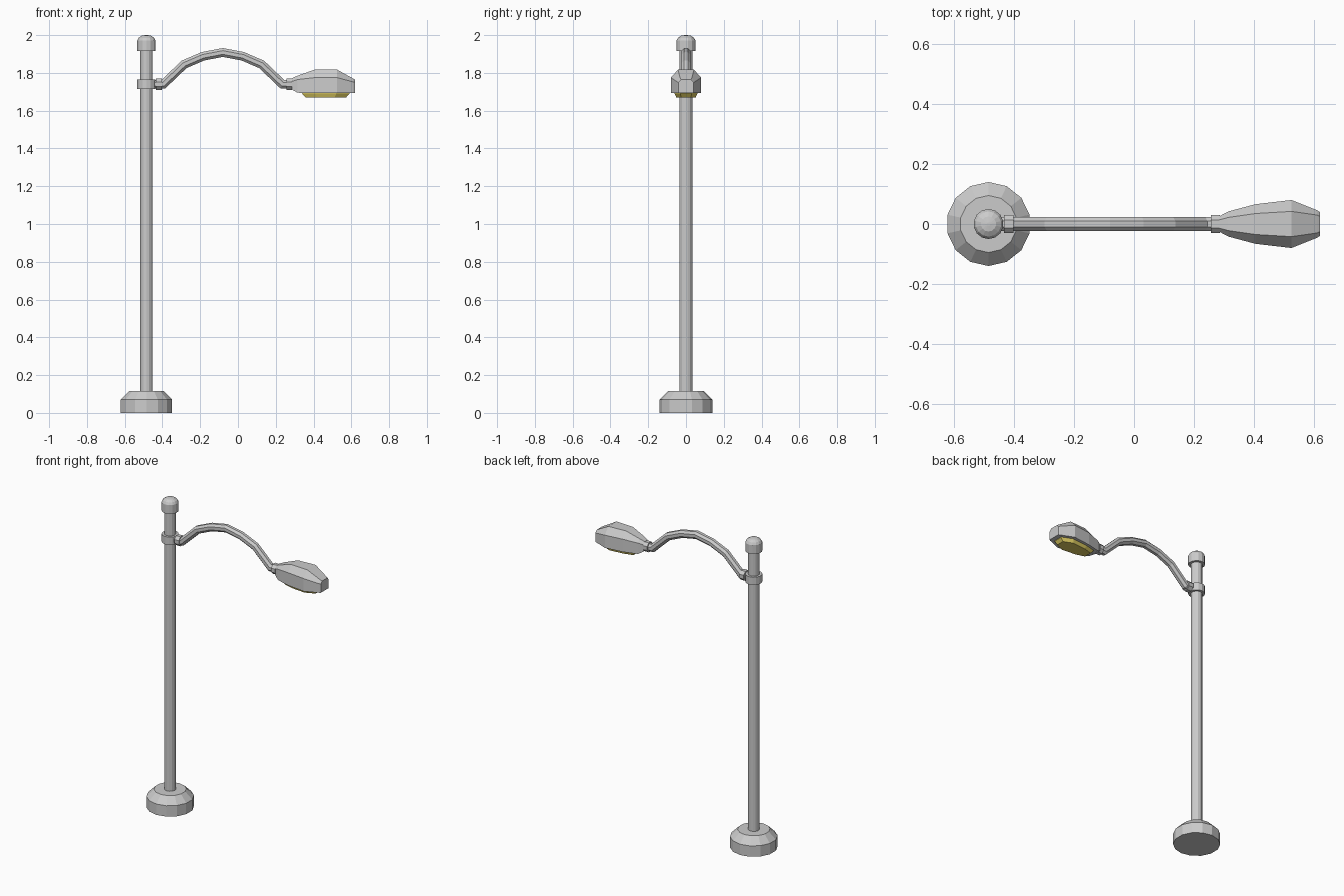
import bpy, bmesh
from math import sin, cos, pi
from mathutils import Vector

if "Cube" in bpy.data.objects:
    bpy.data.objects.remove(bpy.data.objects["Cube"])

PX = -0.485  # pole axis


def finish(name, bm, color=None):
    bmesh.ops.recalc_face_normals(bm, faces=bm.faces)
    me = bpy.data.meshes.new(name)
    bm.to_mesh(me)
    bm.free()
    ob = bpy.data.objects.new(name, me)
    bpy.context.collection.objects.link(ob)
    if color:
        mat = bpy.data.materials.new(name)
        mat.diffuse_color = color
        mat.use_nodes = True
        mat.node_tree.nodes["Principled BSDF"].inputs["Base Color"].default_value = mat.diffuse_color
        me.materials.append(mat)
    return ob


def loft(name, rings, color=None):
    bm = bmesh.new()
    vs = [[bm.verts.new(p) for p in r] for r in rings]
    n = len(vs[0])
    for a, b in zip(vs, vs[1:]):
        for i in range(n):
            j = (i + 1) % n
            bm.faces.new((a[i], a[j], b[j], b[i]))
    bm.faces.new(vs[0])
    bm.faces.new(vs[-1])
    return finish(name, bm, color)


def lathe(name, profile, n=14):
    # upright turned part on the pole axis, profile of (radius, z)
    return loft(name, [[(PX + r * sin(2 * pi * i / n), r * cos(2 * pi * i / n), z)
                        for i in range(n)] for r, z in profile])


def tube(name, path, r, n=8):
    # tube along a path of (x, z) points, with mitred bends
    pts = [Vector(p) for p in path]
    rings = []
    for k, p in enumerate(pts):
        d0 = (p - pts[max(k - 1, 0)]) if k else pts[1] - p
        d1 = (pts[k + 1] - p) if k < len(pts) - 1 else d0
        d0, d1 = d0.normalized(), d1.normalized()
        t = (d0 + d1).normalized()
        nrm = Vector((-t.y, t.x)) / max(t.dot(d0), 0.5)
        rings.append([(p.x + nrm.x * r * cos(a), r * sin(a), p.y + nrm.y * r * cos(a))
                      for a in (2 * pi * (i + 0.5) / n for i in range(n))])
    return loft(name, rings)


# Upright parts
lathe("base", [(0.14, 0), (0.14, 0.07), (0.095, 0.115)])
lathe("pole", [(0.034, 0.11), (0.034, 1.93)])
lathe("clamp", [(0.05, 1.715), (0.05, 1.765)])
lathe("cap", [(0.05, 1.915), (0.05, 1.972), (0.042, 1.986), (0.025, 1.997), (0.006, 2.0)])

# Curved arm, mirrored about its peak
half = [(-0.365, 1.74), (-0.315, 1.74), (-0.205, 1.845), (-0.105, 1.888), (0, 1.908)]
path = half + [(-x, z) for x, z in half[-2::-1]]
tube("arm", [(x - 0.08, z) for x, z in path], 0.025)
tube("inner_collar", [(-0.434, 1.74), (-0.402, 1.74)], 0.033)
tube("outer_collar", [(0.257, 1.74), (0.287, 1.74)], 0.033)

# Lamp head: stations of x, bottom z, shoulder z, top z, half width, top half width
stations = [(0.285, 1.712, 1.755, 1.772, 0.026, 0.014),
            (0.315, 1.695, 1.765, 1.785, 0.042, 0.022),
            (0.405, 1.693, 1.775, 1.817, 0.066, 0.035),
            (0.525, 1.693, 1.775, 1.817, 0.08, 0.042),
            (0.61, 1.693, 1.752, 1.770, 0.046, 0.03),
            (0.62, 1.693, 1.750, 1.764, 0.04, 0.025)]
loft("lamp_head", [[(x, -w, b), (x, -w, s), (x, -t, h), (x, t, h), (x, w, s), (x, w, b)]
                   for x, b, s, h, w, t in stations])

# Yellow lens, tapering downwards
outline = [(0.34, 0.03), (0.41, 0.05), (0.52, 0.06), (0.59, 0.03)]
loop = outline + [(x, -y) for x, y in outline[::-1]]
cx = 0.465
loft("lens", [[(cx + (x - cx) * s, y * s, z) for x, y in loop]
              for s, z in ((1, 1.70), (1, 1.69), (0.86, 1.67))], (0.72, 0.6, 0.12, 1))
